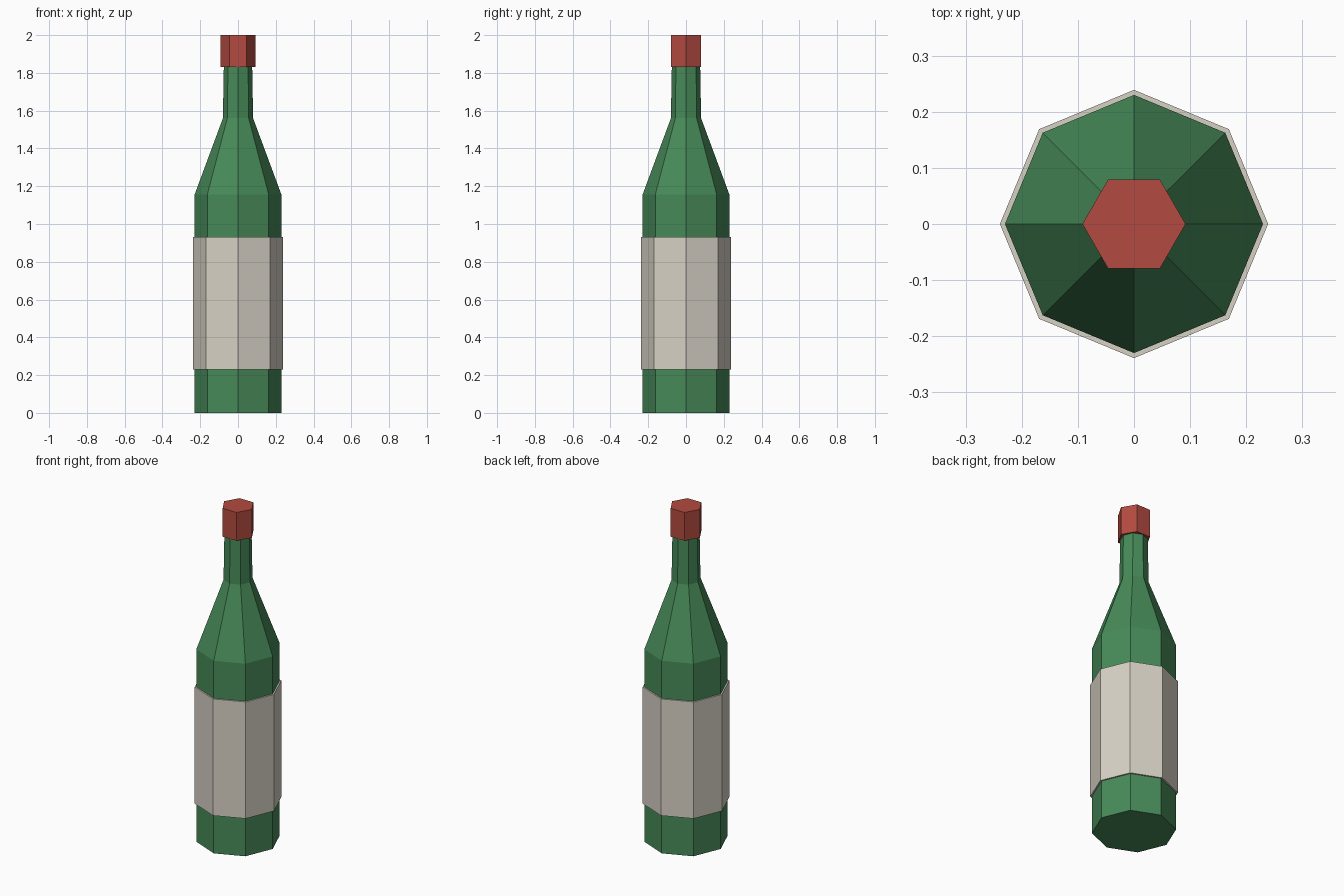
import bpy, bmesh, math

if "Cube" in bpy.data.objects:
    bpy.data.objects.remove(bpy.data.objects["Cube"])


def material(name, rgb):
    m = bpy.data.materials.new(name)
    m.diffuse_color = (*rgb, 1.0)
    m.use_nodes = True
    m.node_tree.nodes["Principled BSDF"].inputs["Base Color"].default_value = m.diffuse_color
    return m


def lathe(name, profile, sides, mat, closed_loop=False):
    """Turn (radius, z) points into a faceted solid, or a ring if the profile loops."""
    bm = bmesh.new()
    rings = [[bm.verts.new((r * math.cos(math.tau * i / sides),
                            r * math.sin(math.tau * i / sides), z))
              for i in range(sides)] for r, z in profile]
    pairs = list(zip(rings, rings[1:]))
    if closed_loop:
        pairs.append((rings[-1], rings[0]))
    else:
        bm.faces.new(rings[0][::-1])
        bm.faces.new(rings[-1])
    for a, b in pairs:
        for i in range(sides):
            j = (i + 1) % sides
            bm.faces.new((a[i], a[j], b[j], b[i]))
    bmesh.ops.recalc_face_normals(bm, faces=bm.faces)
    mesh = bpy.data.meshes.new(name)
    bm.to_mesh(mesh)
    bm.free()
    mesh.materials.append(mat)
    obj = bpy.data.objects.new(name, mesh)
    bpy.context.collection.objects.link(obj)
    return obj


green = material("green_glass", (0.063, 0.255, 0.098))
cream = material("cream_paper", (0.68, 0.64, 0.56))
red = material("red_cap", (0.45, 0.07, 0.052))

# Glass: straight body, sloping shoulder, slightly tapered neck
lathe("bottle", [(0.23, 0), (0.23, 1.155), (0.08, 1.56), (0.075, 1.84)], 8, green)
# Paper label: a thin band wrapped round the body
lathe("label", [(0.229, 0.23), (0.239, 0.23), (0.239, 0.93), (0.229, 0.93)], 8, cream, True)
# Six-sided cap
lathe("cap", [(0.092, 1.83), (0.092, 2.0)], 6, red)
